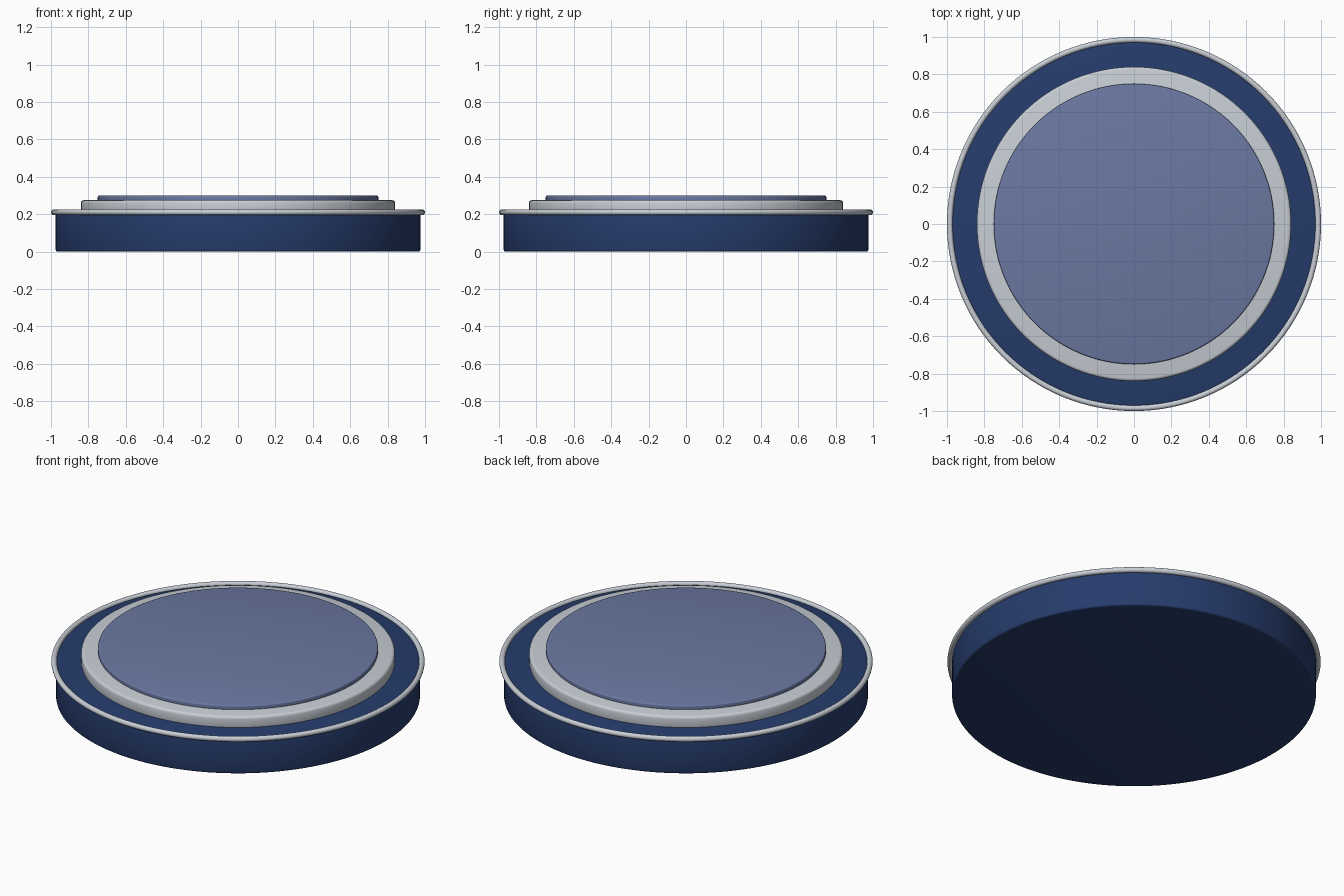
import bpy, math

cube = bpy.data.objects.get("Cube")
if cube:
    bpy.data.objects.remove(cube, do_unlink=True)


def material(name, rgb):
    m = bpy.data.materials.new(name)
    m.use_nodes = True
    m.diffuse_color = (*rgb, 1)
    bsdf = m.node_tree.nodes["Principled BSDF"]
    bsdf.inputs["Base Color"].default_value = (*rgb, 1)
    bsdf.inputs["Roughness"].default_value = 0.5
    return m


navy = material("navy blue", (0.019, 0.045, 0.15))
silver = material("silver grey", (0.58, 0.62, 0.67))
slate = material("slate blue", (0.147, 0.190, 0.361))


def disc(name, radius, bottom, top, bevel, mat):
    """Flat cylinder with rounded top and bottom edges."""
    bpy.ops.mesh.primitive_cylinder_add(
        vertices=128, radius=radius, depth=top - bottom,
        location=(0, 0, (top + bottom) / 2))
    ob = bpy.context.object
    ob.name = name
    ob.data.materials.append(mat)
    mod = ob.modifiers.new("rounded edges", "BEVEL")
    mod.width = bevel
    mod.segments = 3
    mod.limit_method = "ANGLE"
    mod.angle_limit = math.radians(40)
    bpy.ops.object.modifier_apply(modifier=mod.name)
    bpy.ops.object.shade_smooth_by_angle(angle=math.radians(35))
    return ob


# Stacked round parts
disc("base", 0.975, 0.0, 0.211, 0.01, navy)
disc("raised_ring", 0.84, 0.2, 0.275, 0.015, silver)
disc("top_panel", 0.75, 0.265, 0.3, 0.008, slate)

# Round trim around the upper edge of the base
bpy.ops.mesh.primitive_torus_add(
    major_radius=0.985, minor_radius=0.015, major_segments=128,
    minor_segments=16, location=(0, 0, 0.211))
rim = bpy.context.object
rim.name = "rim_trim"
rim.data.materials.append(silver)
bpy.ops.object.shade_smooth()
